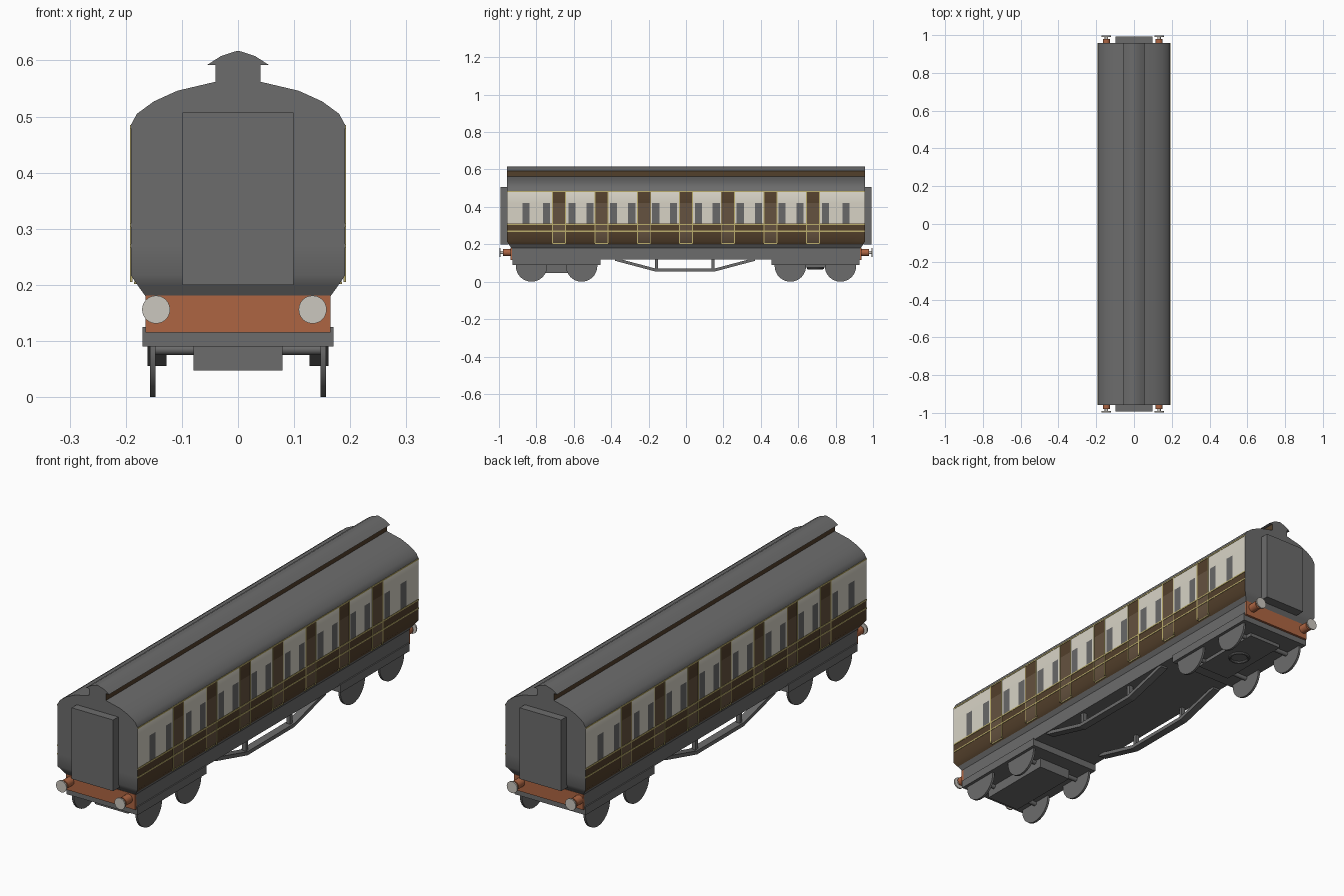
import bpy, bmesh, math

if "Cube" in bpy.data.objects:
    bpy.data.objects.remove(bpy.data.objects["Cube"])

def mat(name, c):
    m = bpy.data.materials.new(name)
    m.diffuse_color = (*c, 1)
    m.use_nodes = True
    m.node_tree.nodes["Principled BSDF"].inputs["Base Color"].default_value = m.diffuse_color
    return m

GREY = mat("dark grey", (0.15, 0.15, 0.15))
CREAM = mat("cream", (0.68, 0.65, 0.56))
BROWN = mat("chocolate brown", (0.085, 0.05, 0.024))
DOOR = mat("door brown", (0.13, 0.085, 0.05))
GOLD = mat("gold line", (0.50, 0.42, 0.15))
RED = mat("buffer beam red", (0.42, 0.13, 0.055))
STEEL = mat("pale steel", (0.60, 0.57, 0.52))
GLASS = mat("window grey", (0.14, 0.14, 0.14))

def finish(bm, name, mats, smooth=False):
    bmesh.ops.recalc_face_normals(bm, faces=bm.faces)
    me = bpy.data.meshes.new(name)
    bm.to_mesh(me)
    bm.free()
    ob = bpy.data.objects.new(name, me)
    bpy.context.collection.objects.link(ob)
    for m in mats:
        me.materials.append(m)
    if smooth:
        bpy.ops.object.select_all(action='DESELECT')
        bpy.context.view_layer.objects.active = ob
        ob.select_set(True)
        bpy.ops.object.shade_smooth_by_angle(angle=math.radians(35))
    return ob

def add_box(bm, x0, x1, y0, y1, z0, z1):
    vs = bmesh.ops.create_cube(bm, size=1)['verts']
    for v in vs:
        v.co.x = x1 if v.co.x > 0 else x0
        v.co.y = y1 if v.co.y > 0 else y0
        v.co.z = z1 if v.co.z > 0 else z0

def box(name, m, *dims):
    bm = bmesh.new()
    add_box(bm, *dims)
    return finish(bm, name, [m])

def cyl(name, m, r, depth, loc, axis, segs=24, r2=None):
    bm = bmesh.new()
    bmesh.ops.create_cone(bm, cap_ends=True, segments=segs, radius1=r,
                          radius2=r if r2 is None else r2, depth=depth)
    ob = finish(bm, name, [m], True)
    ob.location = loc
    ob.rotation_euler = (0, math.pi / 2, 0) if axis == 'X' else (math.pi / 2, 0, 0)
    return ob

# --- body shell: half section swept along y, cut at door and window edges
L = 0.958
half = [(0.165, 0.18), (0.178, 0.198), (0.191, 0.217), (0.191, 0.27), (0.191, 0.31),
        (0.191, 0.42), (0.191, 0.485), (0.18, 0.505), (0.15, 0.527), (0.108, 0.546),
        (0.04, 0.562), (0.04, 0.592), (0.055, 0.592), (0.03, 0.608), (0.002, 0.617)]
doors = [s * c for c in (0.224, 0.452, 0.679) for s in (-1, 1)] + [0]
wins = [s * c for c in (0.067, 0.162, 0.29, 0.387, 0.513, 0.61, 0.745, 0.856) for s in (-1, 1)]
DW, WW = 0.035, 0.019
cuts = {-L, L}
for c in doors:
    cuts |= {c - DW, c + DW}
for c in wins:
    cuts |= {c - WW, c + WW}
cuts = sorted(cuts)
mats = [GREY, CREAM, BROWN, DOOR, GLASS]

def side_material(y, z):
    if 0.56 < z < 0.592:
        return 2                                   # clerestory side
    if z < 0.195 or z > 0.486:
        return 0
    if any(abs(y - c) < DW for c in doors):
        return 3 if z < 0.42 else 2
    if z < 0.31:
        return 2
    if z < 0.42 and any(abs(y - c) < WW for c in wins):
        return 4
    return 1

bm = bmesh.new()
rings = []
for y in cuts:
    ring = {}
    for s in (-1, 1):
        for i, (x, z) in enumerate(half):
            yy = y
            if abs(y) == L and z < 0.21:           # ends tuck in at the bottom
                yy = math.copysign(0.935 + (z - 0.18) * 0.62, y)
            ring[s, i] = bm.verts.new((s * x, yy, z))
    rings.append(ring)
n = len(half)
for a, b, y0, y1 in zip(rings, rings[1:], cuts, cuts[1:]):
    for s in (-1, 1):
        for i in range(n - 1):
            f = bm.faces.new((a[s, i], a[s, i + 1], b[s, i + 1], b[s, i]))
            zc = (half[i][1] + half[i + 1][1]) / 2
            flat_eave = half[i][1] == half[i + 1][1]
            f.material_index = 0 if flat_eave else side_material((y0 + y1) / 2, zc)
    for i in (0, n - 1):
        bm.faces.new((a[-1, i], a[1, i], b[1, i], b[-1, i]))
for r in (rings[0], rings[-1]):
    for i in range(n - 1):
        if half[i][1] != half[i + 1][1]:
            bm.faces.new((r[-1, i], r[-1, i + 1], r[1, i + 1], r[1, i]))
finish(bm, "coach_body", mats, True)

# --- gold lining plates
bm = bmesh.new()
for s in (-1, 1):
    xs = sorted((s * 0.188, s * 0.1925))
    for z in (0.27, 0.306, 0.482):
        add_box(bm, *xs, -L, L, z - 0.003, z + 0.003)
    for c in doors:
        for e in (c - DW, c + DW):
            add_box(bm, *xs, e - 0.002, e + 0.002, 0.205, 0.482)
        xb = sorted((s * 0.18, s * 0.1855))
        add_box(bm, *xb, c - DW, c + DW, 0.202, 0.206)
finish(bm, "gold_lining", [GOLD])

# --- underframe
box("underframe", GREY, -0.165, 0.165, -0.93, 0.93, 0.12, 0.182)

for s, end in ((-1, "front"), (1, "back")):
    # gangway, buffer beam and buffers
    box(end + "_gangway", GREY, -0.099, 0.099, *sorted((s * 0.95, s * 0.993)), 0.2, 0.507)
    box(end + "_buffer_beam", RED, -0.165, 0.165, *sorted((s * 0.925, s * 0.937)), 0.115, 0.181)
    for x in (-0.146, 0.133):
        cyl(end + "_buffer_shank", RED, 0.019, 0.045, (x, s * 0.956, 0.156), 'Y')
        cyl(end + "_buffer_rod", STEEL, 0.009, 0.02, (x, s * 0.985, 0.156), 'Y', 16)
        cyl(end + "_buffer_head", STEEL, 0.025, 0.006, (x, s * 0.994, 0.156), 'Y')

    # bogie with four wheels
    c = s * 0.692
    box(end + "_bogie_frame", GREY, -0.17, 0.17, c - 0.235, c + 0.235, 0.09, 0.125)
    zb = 0.047 if s < 0 else 0.075
    box(end + "_bogie_block", GREY, -0.079, 0.079, c - 0.17, c + 0.17, zb, 0.095)
    for dy in (-0.134, 0.134):
        cyl(end + "_axle", GREY, 0.01, 0.3, (0, c + dy, 0.085), 'X', 16)
        for x in (-0.152, 0.152):
            cyl(end + "_wheel", GREY, 0.084, 0.01, (x, c + dy, 0.084), 'X', 32)

# --- pivot ring under the back bogie
bpy.ops.mesh.primitive_torus_add(major_radius=0.04, minor_radius=0.006, major_segments=24,
                                 minor_segments=8, location=(0, 0.692, 0.072))
bpy.context.object.name = "pivot_ring"
bpy.context.object.data.materials.append(GREY)

# --- trusses between the bogies
path = [(-0.38, 0.12), (-0.165, 0.063), (0.155, 0.063), (0.37, 0.12)]
for s, side in ((-1, "left"), (1, "right")):
    bm = bmesh.new()
    loops = [[bm.verts.new((s * x, y, z + dz)) for x, dz in
              ((0.127, -0.008), (0.161, -0.008), (0.161, 0.008), (0.127, 0.008))]
             for y, z in path]
    for a, b in zip(loops, loops[1:]):
        for i in range(4):
            j = (i + 1) % 4
            bm.faces.new((a[i], a[j], b[j], b[i]))
    bm.faces.new(loops[0])
    bm.faces.new(loops[-1])
    for y in (-0.157, 0.145):
        add_box(bm, *sorted((s * 0.135, s * 0.153)), y - 0.008, y + 0.008, 0.06, 0.125)
    finish(bm, side + "_truss", [GREY])
